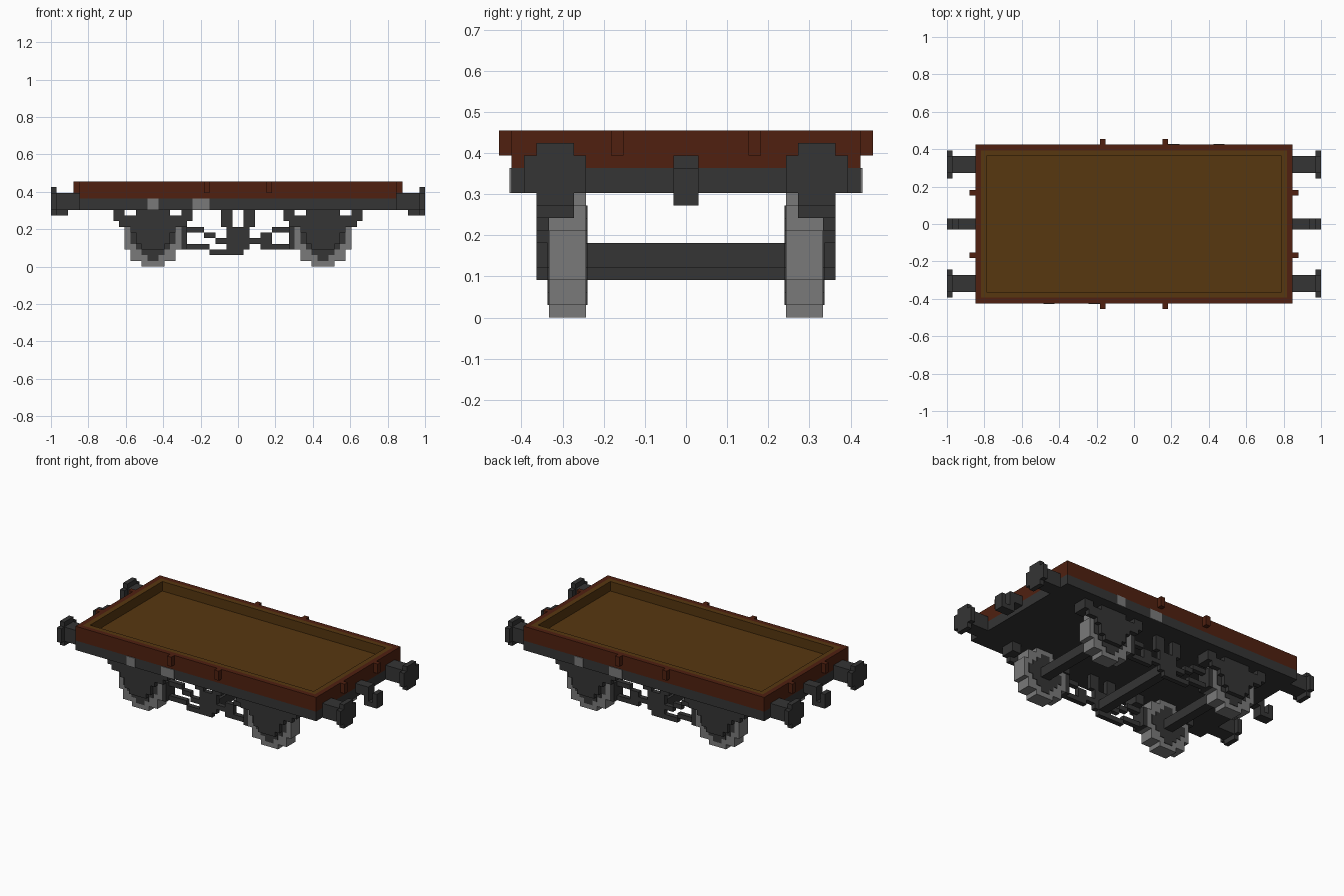
import bpy, bmesh

cube = bpy.data.objects.get("Cube")
if cube:
    bpy.data.objects.remove(cube)

V = 1 / 33  # size of one block


def material(name, rgb):
    m = bpy.data.materials.new(name)
    m.use_nodes = True
    m.diffuse_color = (*rgb, 1)
    bsdf = next(n for n in m.node_tree.nodes if n.type == 'BSDF_PRINCIPLED')
    bsdf.inputs["Base Color"].default_value = (*rgb, 1)
    bsdf.inputs["Roughness"].default_value = 0.9
    return m


BROWN = material("red_brown_paint", (0.08, 0.0145, 0.005))
WOOD = material("deck_wood", (0.095, 0.038, 0.005))
IRON = material("dark_iron", (0.035, 0.035, 0.035))
STEEL = material("grey_steel", (0.195, 0.195, 0.195))


def blocks(name, boxes, mat):
    """One object from boxes (x0, x1, y0, y1, z0, z1) in block units."""
    bm = bmesh.new()
    for b in boxes:
        lo, hi = b[0::2], b[1::2]
        verts = bmesh.ops.create_cube(bm, size=1)["verts"]
        for v in verts:
            v.co = [V * (l + (c + 0.5) * (h - l)) for c, l, h in zip(v.co, lo, hi)]
    me = bpy.data.meshes.new(name)
    bm.to_mesh(me)
    bm.free()
    me.materials.append(mat)
    ob = bpy.data.objects.new(name, me)
    bpy.context.collection.objects.link(ob)
    return ob


def flip(boxes, axis):
    """Mirror boxes across axis 0 (x) or 1 (y)."""
    out = []
    for b in boxes:
        b = list(b)
        i = axis * 2
        b[i], b[i + 1] = -b[i + 1], -b[i]
        out.append(b)
    return out


def both(boxes, axis):
    return list(boxes) + flip(boxes, axis)


def four(boxes):
    return both(both(boxes, 0), 1)


def frame(x, y, t, z0, z1):
    """Rectangular ring of walls, t thick, with outer half sizes x and y."""
    return both([(x - t, x, -y, y, z0, z1)], 0) + both([(t - x, x - t, y - t, y, z0, z1)], 1)


def prism(name, profile, cx, y0, y1, mat):
    """Stepped disc: one polygon from row half widths, extruded along y."""
    right = []
    for w, z in profile:
        right += [(w, z), (w, z + 1)]
    loop = right + [(-x, z) for x, z in reversed(right)]
    pts = [p for i, p in enumerate(loop) if p != loop[i - 1]]
    bm = bmesh.new()
    f = bm.faces.new([bm.verts.new(((cx + x) * V, y0 * V, z * V)) for x, z in pts])
    ext = bmesh.ops.extrude_face_region(bm, geom=[f])["geom"]
    bmesh.ops.translate(bm, vec=(0, (y1 - y0) * V, 0),
                        verts=[e for e in ext if isinstance(e, bmesh.types.BMVert)])
    bmesh.ops.recalc_face_normals(bm, faces=bm.faces)
    me = bpy.data.meshes.new(name)
    bm.to_mesh(me)
    bm.free()
    me.materials.append(mat)
    bpy.context.collection.objects.link(bpy.data.objects.new(name, me))


# Body: painted sides, wooden lining and sunken floor
blocks("body_sides", frame(28, 14, 1, 12, 15), BROWN)
blocks("deck_lining", frame(27, 13, 1, 12, 15), WOOD)
blocks("deck_floor", [(-26, 26, -12, 12, 12, 13)], WOOD)
blocks("side_stakes", four([(5, 6, 14, 15, 13, 15)]), BROWN)
blocks("end_stakes", four([(28, 29, 5, 6, 13, 15)]), BROWN)

# Underframe and label plates on the solebars
blocks("underframe", [(-28, 28, -14, 14, 10, 12)], IRON)
plates = [(-16, -14, -14.15, -14, 10, 12), (-8, -5, -14.15, -14, 10, 12)]
blocks("label_plates", plates + flip(flip(plates, 0), 1), STEEL)

# Buffers: shank and stepped head
blocks("buffer_shanks", four([(28, 32, 9, 12, 10, 13)]), IRON)
blocks("buffer_heads", four([(32, 33, 8, 13, 10, 13), (32, 33, 9, 12, 13, 14),
                             (32, 33, 9, 12, 9, 10)]), IRON)

# Coupling hooks
blocks("coupling_hooks", both([(28, 31, -1, 1, 11, 13), (30, 31, -1, 1, 10, 11),
                               (30, 33, -1, 1, 9, 10), (32, 33, -1, 1, 10, 12)], 0), IRON)

# Wheels with dark centres
rim = list(zip([2, 4, 4, 5, 5, 5, 5, 4, 4, 2], range(10)))
hub = list(zip([1, 2, 3, 4, 4, 3, 2, 1], range(1, 9)))
for cx in (-15, 15):
    for s in (-1, 1):
        prism("wheel", rim, cx, s * 8, s * 11, STEEL)
        prism("wheel_centre", hub, cx, s * 7.9, s * 11.1, IRON)
blocks("axles", [(c - 1, c + 1, -11, 11, 4, 6) for c in (-15, 15)], IRON)

# Axle guards, axle boxes and leaf springs
gear = []
for c in (15,):
    gear += [(c - 3, c + 3, 11, 12, 4, 10), (c - 2, c + 2, 11, 12, 3, 4),
             (c - 4, c + 4, 11, 12, 6, 8), (c - 5, c + 5, 11, 12, 8, 9)]
    for s in (-1, 1):
        for a, b, y0, z0, z1 in ((5, 7, 9, 8, 10), (4, 6, 11, 7, 9)):
            x0, x1 = sorted((c + s * a, c + s * b))
            gear.append((x0, x1, y0, 12, z0, z1))
blocks("axle_guards_and_springs", four(gear), IRON)

# Brake gear: hangers, centre crank, stepped push rods and lower stays
rows = [(-3, -1, 7, 10), (1, 3, 7, 10), (-2, 2, 5, 7), (-1, 1, 3, 5),
        (-10, -6, 6, 7), (-6, -4, 5, 6), (-4, -1, 4, 5),
        (1, 6, 4, 5), (4, 6, 5, 6), (6, 10, 6, 7),
        (-10, -5, 3, 4), (-5, 1, 2, 3), (-2, 2, 3, 4), (4, 10, 3, 4)]
blocks("brake_gear", both([(a, b, 9, 10, c, d) for a, b, c, d in rows], 1), IRON)
blocks("brake_shaft", [(-1, 1, -9, 9, 3, 5)], IRON)
blocks("brake_blocks", four([(9, 10, 8, 11, 3, 7)]), IRON)
